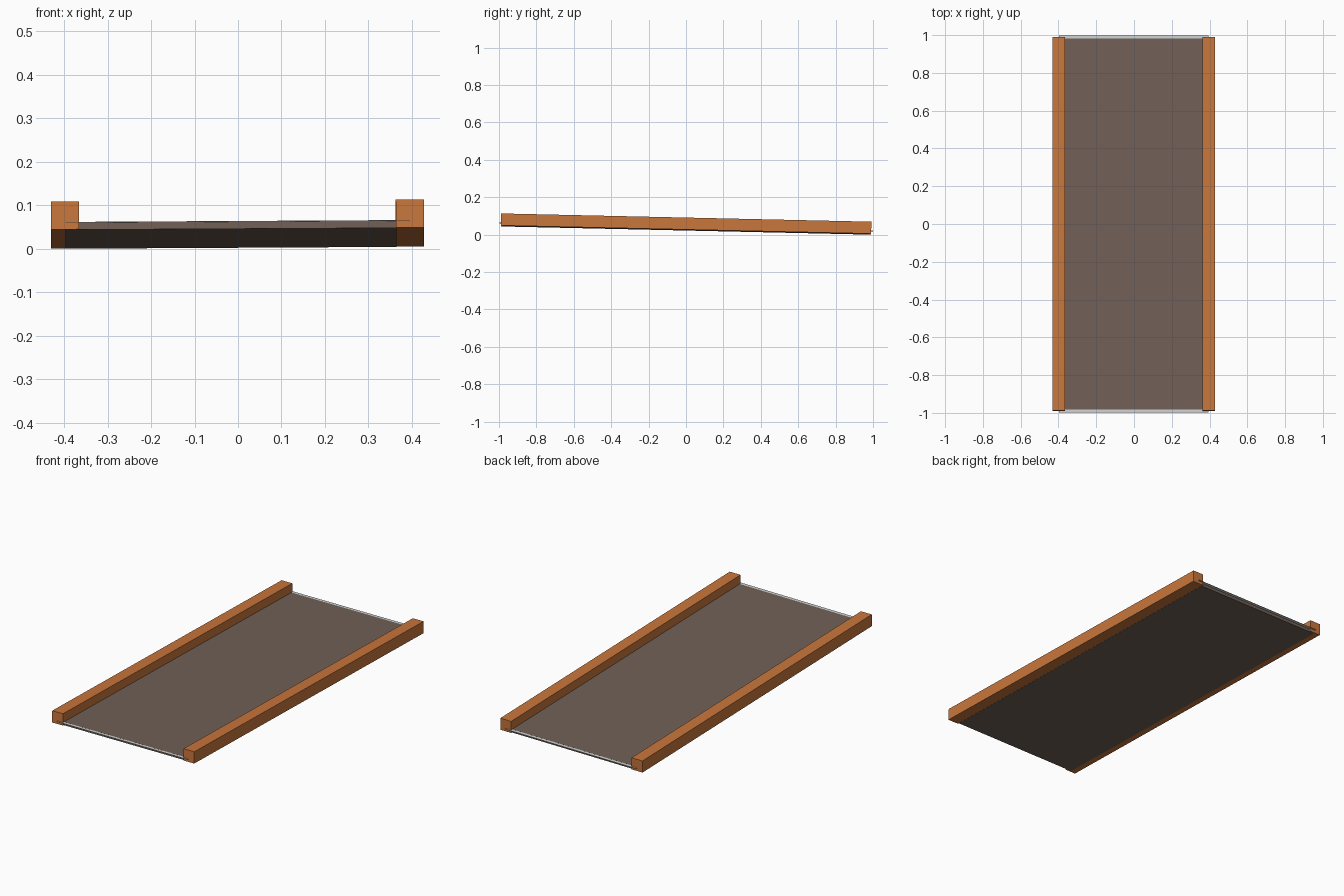
import bpy
import bmesh
from mathutils import Matrix, Vector

cube = bpy.data.objects.get("Cube")
if cube:
    bpy.data.objects.remove(cube, do_unlink=True)


def make_material(name, color):
    mat = bpy.data.materials.new(name)
    mat.use_nodes = True
    mat.diffuse_color = (*color, 1)
    mat.node_tree.nodes["Principled BSDF"].inputs["Base Color"].default_value = (*color, 1)
    return mat


orange_wood = make_material("orange_wood", (0.58, 0.18, 0.045))
brown_deck = make_material("brown_deck", (0.165, 0.118, 0.093))
pale_sheet = make_material("pale_sheet", (0.62, 0.64, 0.64))

# The whole ramp pitches down to the back and rolls very slightly
tilt = (Matrix.Translation((0, 0, 0.025))
        @ Matrix.Rotation(-0.0222, 4, "X")
        @ Matrix.Rotation(-0.0055, 4, "Y"))


def box(name, low, high, material):
    low, high = Vector(low), Vector(high)
    size = high - low
    bm = bmesh.new()
    bmesh.ops.create_cube(bm, size=1)
    place = Matrix.Translation((low + high) / 2) @ Matrix.Diagonal((*size, 1))
    bmesh.ops.transform(bm, matrix=tilt @ place, verts=bm.verts)
    mesh = bpy.data.meshes.new(name)
    bm.to_mesh(mesh)
    bm.free()
    mesh.materials.append(material)
    obj = bpy.data.objects.new(name, mesh)
    bpy.context.collection.objects.link(obj)
    return obj


# Side rails
box("right_rail", (-0.43, -0.99, 0), (-0.365, 0.99, 0.064), orange_wood)
box("left_rail", (0.363, -0.99, 0), (0.428, 0.99, 0.064), orange_wood)

# Deck panel, tucked under the right rail
box("deck_panel", (-0.397, -0.982, -0.0008), (0.364, 0.982, 0.017), brown_deck)

# Thin sheet inside the deck, showing as a pale lip at both ends
box("inner_sheet", (-0.397, -0.999, 0.0155), (0.395, 0.999, 0.0168), pale_sheet)
